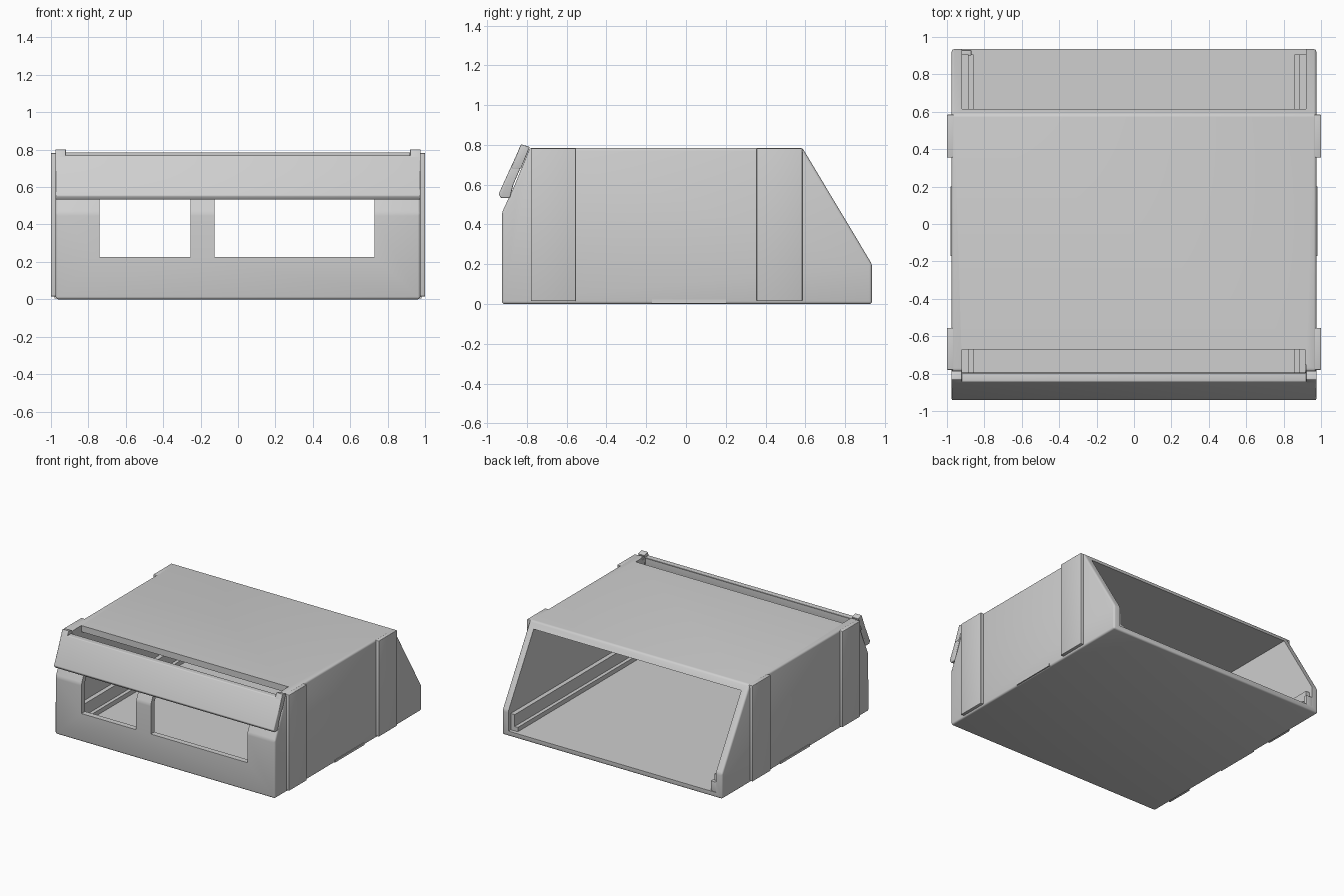
import bpy, bmesh

cube = bpy.data.objects.get("Cube")
if cube:
    bpy.data.objects.remove(cube, do_unlink=True)

grey = bpy.data.materials.new("plain_grey")
grey.use_nodes = True
colour = (0.62, 0.62, 0.62, 1)
grey.diffuse_color = colour
grey.node_tree.nodes["Principled BSDF"].inputs["Base Color"].default_value = colour


def activate(ob):
    bpy.ops.object.select_all(action='DESELECT')
    ob.select_set(True)
    bpy.context.view_layer.objects.active = ob


def extrude(name, profile, x0, x1, bevel=0):
    """Extrude a (y, z) profile along x, with optional rounded edges."""
    bm = bmesh.new()
    face = bm.faces.new([bm.verts.new((x0, y, z)) for y, z in profile])
    moved = bmesh.ops.extrude_face_region(bm, geom=[face])["geom"]
    verts = [v for v in moved if isinstance(v, bmesh.types.BMVert)]
    bmesh.ops.translate(bm, verts=verts, vec=(x1 - x0, 0, 0))
    bmesh.ops.recalc_face_normals(bm, faces=bm.faces)
    if bevel:
        bmesh.ops.bevel(bm, geom=bm.edges[:], offset=bevel, segments=3,
                        profile=0.5, affect='EDGES', clamp_overlap=True)
    mesh = bpy.data.meshes.new(name)
    bm.to_mesh(mesh)
    bm.free()
    mesh.materials.append(grey)
    ob = bpy.data.objects.new(name, mesh)
    bpy.context.collection.objects.link(ob)
    return ob


def box(name, x, y, z, bevel=0):
    (y0, y1), (z0, z1) = y, z
    return extrude(name, [(y0, z0), (y1, z0), (y1, z1), (y0, z1)], x[0], x[1], bevel)


def cut(ob, cutter):
    cutter.hide_render = True
    mod = ob.modifiers.new("cut", 'BOOLEAN')
    mod.operation = 'DIFFERENCE'
    mod.solver = 'EXACT'
    mod.object = cutter
    activate(ob)
    bpy.ops.object.modifier_apply(modifier=mod.name)
    bpy.data.objects.remove(cutter, do_unlink=True)


# Shell with a sloped, open back
shell = extrude("shell", [(-.925, 0), (.935, 0), (.935, .2), (.585, .785),
                          (-.785, .785), (-.86, .6), (-.925, .46)], -.975, .975, .014)
cut(shell, extrude("cavity", [(-.88, .04), (1.2, .04), (1.2, .735), (-.785, .735),
                              (-.82, .6), (-.88, .46)], -.92, .92))

# Slot along the front of the lid, and the lowered edge before it
cut(shell, box("slot", (-.92, .915), (-.795, -.67), (.65, .9)))
cut(shell, box("front_step", (-.92, .92), (-1, -.75), (.768, .9)))

# Front windows
for x in ((-.74, -.255), (-.125, .73)):
    cut(shell, box("window", x, (-1, -.83), (.225, .55)))

# Slanted label lip and its raised ends
extrude("front_lip", [(-.942, .553), (-.93, .533), (-.885, .533), (-.868, .6),
                      (-.795, .77), (-.843, .77)], -.975, .975, .006)
for side, name in ((-1, "right"), (1, "left")):
    def span(a, b):
        return sorted((side * a, side * b))

    extrude(name + "_lip_end", [(-.88, .68), (-.83, .68), (-.785, .79), (-.83, .803)],
            *span(.92, .977), .004)

    # Outer side bands
    box(name + "_front_band", span(.95, 1), (-.78, -.555), (.015, .782), .004)
    box(name + "_rear_band", span(.95, 1), (.355, .585), (.015, .782), .004)

    # Foot strip along the lower edge
    box(name + "_foot_strip", span(.95, .98), (-.17, .2), (.004, .022))

    # Inner guide rails
    box(name + "_side_rail", span(.885, .93), (-.89, .905), (.03, .17))
    box(name + "_floor_rail", span(.857, .89), (-.89, .905), (.03, .075))

# Small stop at one rear corner
box("corner_stop", (-.93, -.87), (.9, .93), (.03, .12), .003)

for ob in list(bpy.context.collection.objects):
    if ob.type == 'MESH' and grey.name in ob.data.materials:
        activate(ob)
        bpy.ops.object.shade_smooth_by_angle(angle=0.6)
